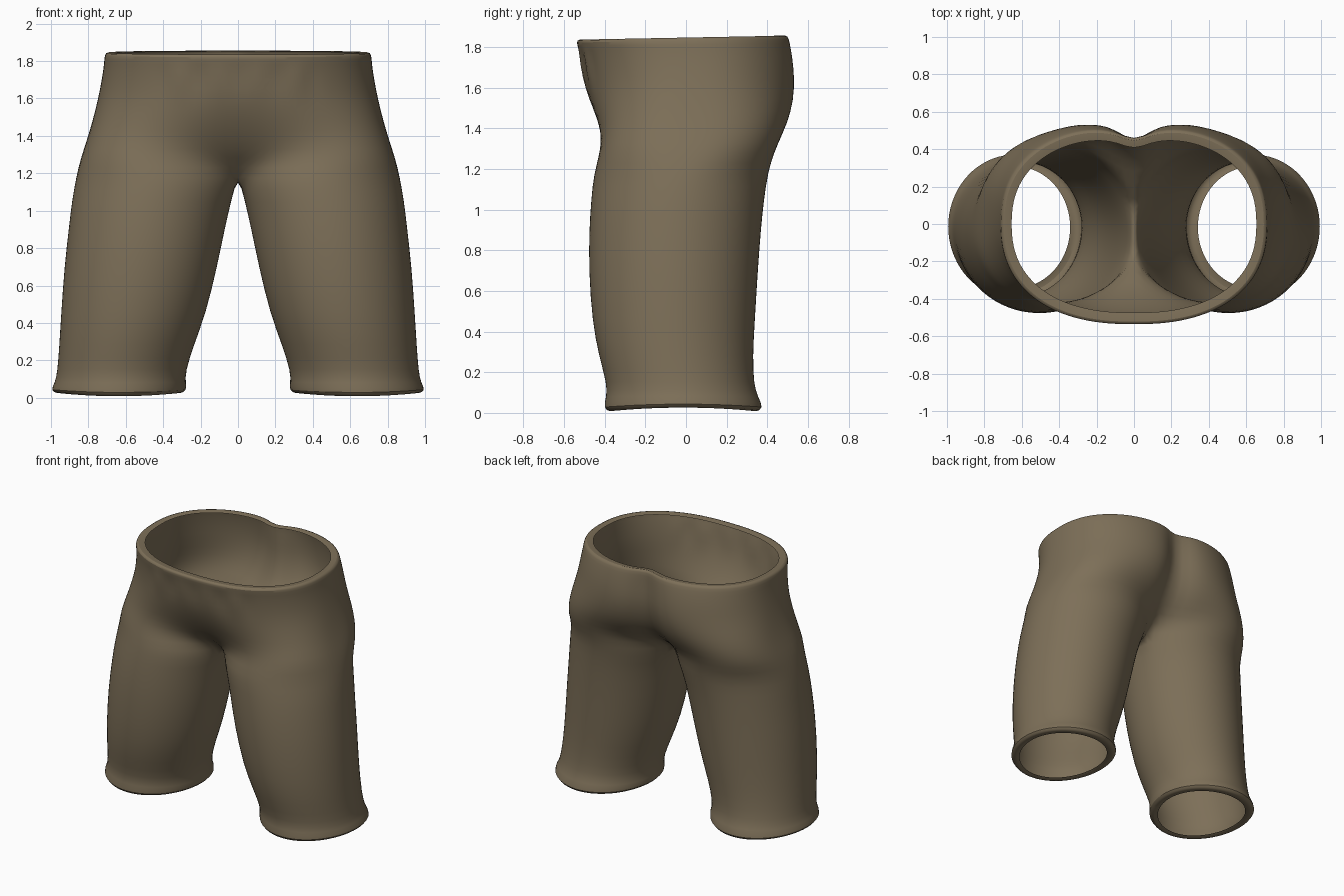
import bpy
import bmesh
from math import sin, cos, radians, exp, copysign

cube = bpy.data.objects.get("Cube")
if cube:
    bpy.data.objects.remove(cube)

# One flat cloth colour
cloth = bpy.data.materials.new("khaki_cloth")
cloth.use_nodes = True
colour = (0.205, 0.16, 0.098, 1)
cloth.diffuse_color = colour
bsdf = cloth.node_tree.nodes["Principled BSDF"]
bsdf.inputs["Base Color"].default_value = colour
bsdf.inputs["Roughness"].default_value = 0.9

STEP = 10
ARC = range(-160, 161, STEP)          # outside of the leg, front to back
INNER = range(170, 200, STEP)         # inside of the leg

# Leg levels: height, inner x, outer x, front y, back y (first two: turned-in hem)
LEG = [
    (0.015, 0.34, 0.935, -0.345, 0.31),
    (0.003, 0.305, 0.97, -0.375, 0.345),
    (0.022, 0.272, 1.005, -0.41, 0.385),
    (0.08, 0.278, 0.98, -0.393, 0.355),
    (0.14, 0.28, 0.967, -0.39, 0.335),
    (0.28, 0.235, 0.957, -0.43, 0.33),
    (0.45, 0.17, 0.947, -0.463, 0.34),
    (0.70, 0.11, 0.93, -0.48, 0.355),
    (0.90, 0.07, 0.907, -0.478, 0.37),
    (1.05, 0.035, 0.89, -0.468, 0.385),
    (1.18, -0.015, 0.867, -0.455, 0.405),
]
# Hip levels: height, half width, front y, back y, leg blend, back cleft
HIP = [
    (1.28, 0.842, -0.455, 0.465, 0.50, 0.10),
    (1.38, 0.808, -0.455, 0.52, 0.22, 0.13),
    (1.48, 0.778, -0.475, 0.555, 0.08, 0.14),
    (1.60, 0.748, -0.50, 0.572, 0.0, 0.14),
    (1.71, 0.727, -0.515, 0.565, 0.0, 0.13),
    (1.79, 0.716, -0.53, 0.55, 0.0, 0.11),
    (1.835, 0.714, -0.54, 0.535, 0.0, 0.09),
    (1.85, 0.70, -0.53, 0.525, 0.0, 0.09),
    (1.84, 0.655, -0.475, 0.475, 0.0, 0.08),
]


def leg_ring(bm, z, xi, xo, yf, yb):
    cx, rx, cy, ry = (xi + xo) / 2, (xo - xi) / 2, (yf + yb) / 2, (yb - yf) / 2
    ring = []
    for a in [*ARC, *INNER]:
        c, s = cos(radians(a)), sin(radians(a))
        x, y = cx + rx * c, cy + ry * s
        lift = 0.018 * c * c if z < 0.05 else 0
        if xi < 0 and abs(a) >= 160:
            x, lift = 0, 0.02          # crotch seam on the centre line
        ring.append(bm.verts.new((x, y, z + lift)))
    return ring


def hip_ring(bm, z, w, yf, yb, blend, cleft):
    cy, ry = (yf + yb) / 2, (yb - yf) / 2
    power = 0.6 + 0.25 * min(1, (z - 1.28) / 0.3)   # squarer near the thighs
    ring = []
    for a in ARC:
        t, leg = radians(a * 90 / 160), radians(a)
        c, s = cos(t) ** power, copysign(abs(sin(t)) ** power, a)
        x, y = w * c, cy + ry * s
        if a > 0:
            y -= cleft * exp(-x / 0.12)
        elif 1.65 < z < 1.75 and x < 0.42:
            y += 0.02 * cos(x * 30)    # gathers below the waistband
        # Flow from the round thigh into the oval waist
        x += blend * (w / 2 * (1 + cos(leg)) - x)
        y += blend * (cy + ry * sin(leg) - y)
        if abs(a) == 160:
            x = 0
        ring.append(bm.verts.new((x, y, z + 0.01 * s * (z > 1.8))))
    return ring


def bridge(bm, low, high, closed):
    n = len(low)
    for i in range(n if closed else n - 1):
        j = (i + 1) % n
        bm.faces.new((low[i], low[j], high[j], high[i]))


# Left half: a closed leg tube that opens into a half hip shell
bm = bmesh.new()
legs = [leg_ring(bm, *row) for row in LEG]
hips = [legs[-1][:len(ARC)]] + [hip_ring(bm, *row) for row in HIP]
for low, high in zip(legs, legs[1:]):
    bridge(bm, low, high, True)
for low, high in zip(hips, hips[1:]):
    bridge(bm, low, high, False)
bmesh.ops.recalc_face_normals(bm, faces=bm.faces)
widest = max(bm.faces, key=lambda f: f.calc_center_median().x)
if widest.normal.x < 0:
    bmesh.ops.reverse_faces(bm, faces=bm.faces)

mesh = bpy.data.meshes.new("shorts")
bm.to_mesh(mesh)
bm.free()
mesh.materials.append(cloth)
shorts = bpy.data.objects.new("shorts", mesh)
bpy.context.collection.objects.link(shorts)

# Mirror the half and round the cloth
mirror = shorts.modifiers.new("mirror", 'MIRROR')
mirror.use_clip = True
smooth = shorts.modifiers.new("smooth", 'SUBSURF')
smooth.levels = smooth.render_levels = 1

bpy.context.view_layer.objects.active = shorts
shorts.select_set(True)
bpy.ops.object.shade_smooth_by_angle(angle=radians(50))
